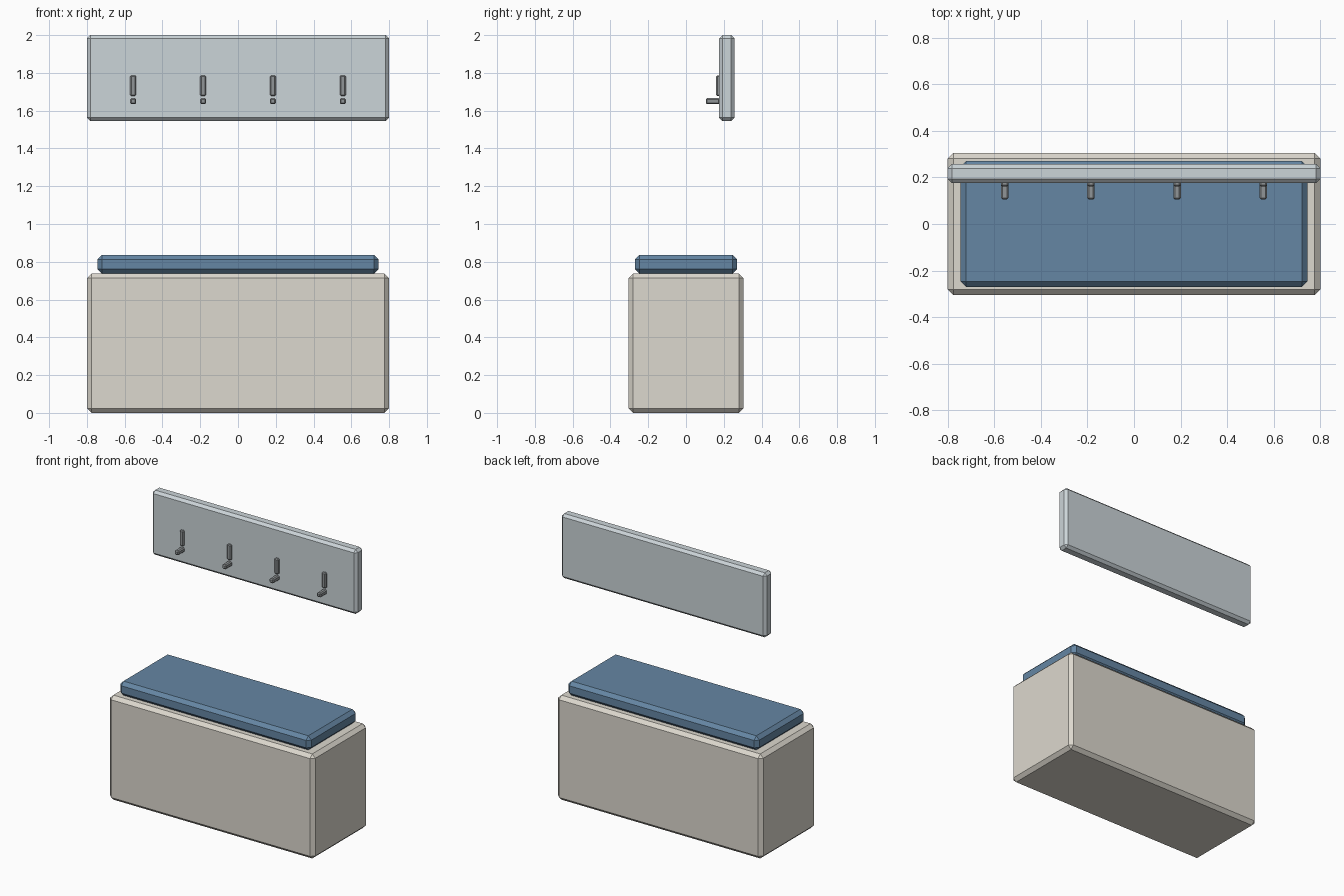
import bpy
import bmesh

if "Cube" in bpy.data.objects:
    bpy.data.objects.remove(bpy.data.objects["Cube"])


def material(name, color):
    m = bpy.data.materials.new(name)
    m.diffuse_color = (*color, 1)
    m.use_nodes = True
    m.node_tree.nodes["Principled BSDF"].inputs["Base Color"].default_value = m.diffuse_color
    return m


def block(name, x, y, z, bevel, mat):
    """Chamfered box spanning the (min, max) ranges x, y, z."""
    spans = (x, y, z)
    center = [(a + b) / 2 for a, b in spans]
    bm = bmesh.new()
    bmesh.ops.create_cube(bm, size=1)
    bmesh.ops.scale(bm, vec=[b - a for a, b in spans], verts=bm.verts)
    bmesh.ops.bevel(bm, geom=bm.edges[:], offset=bevel, segments=1,
                    affect='EDGES', profile=0.5)
    mesh = bpy.data.meshes.new(name)
    bm.to_mesh(mesh)
    bm.free()
    mesh.materials.append(mat)
    ob = bpy.data.objects.new(name, mesh)
    ob.location = center
    bpy.context.collection.objects.link(ob)
    return ob


cream = material("cream_paint", (0.72, 0.69, 0.62))
blue = material("blue_fabric", (0.13, 0.24, 0.37))
pale = material("pale_grey_paint", (0.60, 0.66, 0.69))
metal = material("hook_metal", (0.28, 0.30, 0.31))

# Storage bench and seat cushion
block("bench_base", (-0.8, 0.8), (-0.305, 0.305), (0, 0.737), 0.024, cream)
block("seat_cushion", (-0.745, 0.745), (-0.27, 0.27), (0.737, 0.837), 0.024, blue)

# Wall panel above the bench
block("wall_panel", (-0.8, 0.8), (0.175, 0.257), (1.545, 2.0), 0.018, pale)

# Row of hooks: upright plate with a peg below it
for i, x in enumerate((-0.555, -0.185, 0.185, 0.555), 1):
    xs = (x - 0.016, x + 0.016)
    block(f"hook_plate_{i}", xs, (0.16, 0.19), (1.677, 1.787), 0.007, metal)
    block(f"hook_peg_{i}", xs, (0.105, 0.18), (1.634, 1.666), 0.007, metal)
